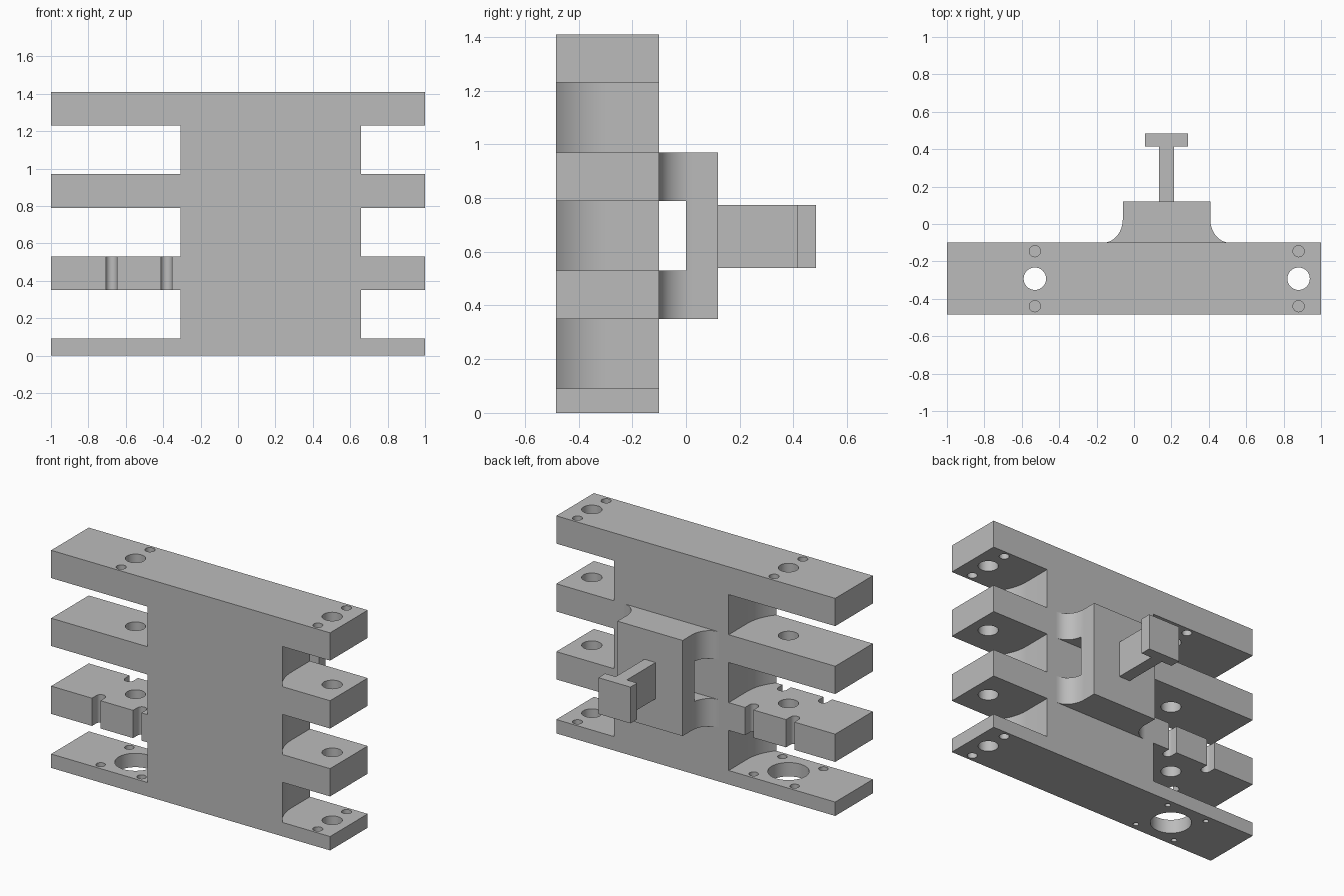
import bpy
import bmesh
from math import cos, sin, pi

cube = bpy.data.objects.get("Cube")
if cube:
    bpy.data.objects.remove(cube, do_unlink=True)

grey = bpy.data.materials.new("plain_grey")
grey.use_nodes = True
grey.diffuse_color = (0.5, 0.5, 0.5, 1)
grey.node_tree.nodes["Principled BSDF"].inputs["Base Color"].default_value = (0.5, 0.5, 0.5, 1)

FRONT, BACK, HEIGHT = -0.485, -0.1, 1.41
MID = (FRONT + BACK) / 2
LEVELS = [(0, 0.09), (0.35, 0.53), (0.79, 0.97), (1.23, HEIGHT)]
HOLES = {-1: -0.53, 1: 0.88}      # hole axis on each side
PITCH = 0.147                     # offset of the small holes
BORE_X = HOLES[-1]


def arc(cx, cy, r, a0, a1, n):
    return [(cx + r * cos(a0 + (a1 - a0) * i / n), cy + r * sin(a0 + (a1 - a0) * i / n))
            for i in range(n + 1)]


def circle(cx, cy, r, n=40):
    return arc(cx, cy, r, 0, 2 * pi, n)[:-1]


def rect(x0, x1, y0, y1):
    return [(x0, y0), (x1, y0), (x1, y1), (x0, y1)]


def prism(name, profile, z0, z1):
    """Extrude an x-y profile from z0 to z1."""
    bm = bmesh.new()
    face = bm.faces.new([bm.verts.new((x, y, z0)) for x, y in profile])
    top = bmesh.ops.extrude_face_region(bm, geom=[face])["geom"]
    bmesh.ops.translate(bm, vec=(0, 0, z1 - z0),
                        verts=[g for g in top if isinstance(g, bmesh.types.BMVert)])
    bmesh.ops.recalc_face_normals(bm, faces=bm.faces)
    mesh = bpy.data.meshes.new(name)
    bm.to_mesh(mesh)
    bm.free()
    mesh.materials.append(grey)
    ob = bpy.data.objects.new(name, mesh)
    bpy.context.collection.objects.link(ob)
    return ob


def activate(ob):
    bpy.ops.object.select_all(action="DESELECT")
    ob.select_set(True)
    bpy.context.view_layer.objects.active = ob


def cut(ob, profile, z0, z1):
    """Subtract an extruded profile from an object."""
    cutter = prism("cutter", profile, z0, z1)
    cutter.hide_render = True
    mod = ob.modifiers.new("cut", "BOOLEAN")
    mod.operation, mod.solver, mod.object = "DIFFERENCE", "EXACT", cutter
    activate(ob)
    bpy.ops.object.modifier_apply(modifier=mod.name)
    bpy.data.objects.remove(cutter, do_unlink=True)


# Main slab
body = prism("slotted_body", rect(-1, 1, FRONT, BACK), 0, HEIGHT)

# Side slots: inner wall straight at the back, rounded towards the front
for side, cx in HOLES.items():
    r = 0.294
    wall = [(cx - side * x, y) for x, y in arc(0, MID, r, 0, -pi / 4, 12)]
    outline = [(side * 1.1, -0.6), (side * 1.1, 0), (cx - side * r, 0)] + wall
    outline.append((wall[-1][0], -0.6))
    for low, high in zip(LEVELS, LEVELS[1:]):
        cut(body, outline, low[1], high[0])

# Axis holes through the arms, wider bore in the lowest long arm
cut(body, circle(HOLES[1], MID, 0.06), -0.1, HEIGHT + 0.1)
cut(body, circle(BORE_X, MID, 0.06), 0.2, HEIGHT + 0.1)
cut(body, circle(BORE_X, MID, 0.122), -0.1, 0.2)

# Small screw holes
for dy in (-PITCH, PITCH):
    y = MID + dy
    for cx in HOLES.values():
        cut(body, circle(cx, y, 0.03, 24), 1.1, HEIGHT + 0.1)
    cut(body, circle(HOLES[1], y, 0.03, 24), -0.1, 0.2)
    for dx in (-PITCH, PITCH):
        x = BORE_X + dx
        cut(body, circle(x, y, 0.028, 24), 0.045, 0.2)
        cut(body, circle(x, y, 0.017, 24), -0.1, 0.1)
        # Open edge notches in the third arm
        s = 1 if dy > 0 else -1
        notch = [(px, y - s * py) for px, py in arc(x, 0, 0.03, 0, pi, 14)]
        notch += [(x - 0.03, y + s * 0.1), (x + 0.03, y + s * 0.1)]
        cut(body, notch, 0.25, 0.65)

# Flared block on the back, with a sideways window
CX = 0.174
half, flare, depth = 0.234, 0.105, 0.125
side_curve = arc(half + flare, BACK + depth, 1, -pi / 2, -pi, 14)
side_curve = [(half + flare + (x - half - flare) * flare,
               BACK + depth + (y - BACK - depth) * depth) for x, y in side_curve]
right = side_curve + [(half, 0.12)]
outline = [(CX + x, y) for x, y in right] + [(CX - x, y) for x, y in reversed(right)]
block = prism("flared_block", outline, 0.35, 0.97)
cut(block, rect(-0.5, 1, -0.2, 0), 0.53, 0.79)

# T-shaped rail on the block
half_t = [(0.04, 0.12), (0.04, 0.415), (0.115, 0.415), (0.115, 0.485)]
outline = [(CX + x, y) for x, y in half_t] + [(CX - x, y) for x, y in reversed(half_t)]
rail = prism("t_rail", outline, 0.54, 0.775)

for ob in (body, block, rail):
    activate(ob)
    bpy.ops.object.shade_smooth_by_angle(angle=pi / 6)
